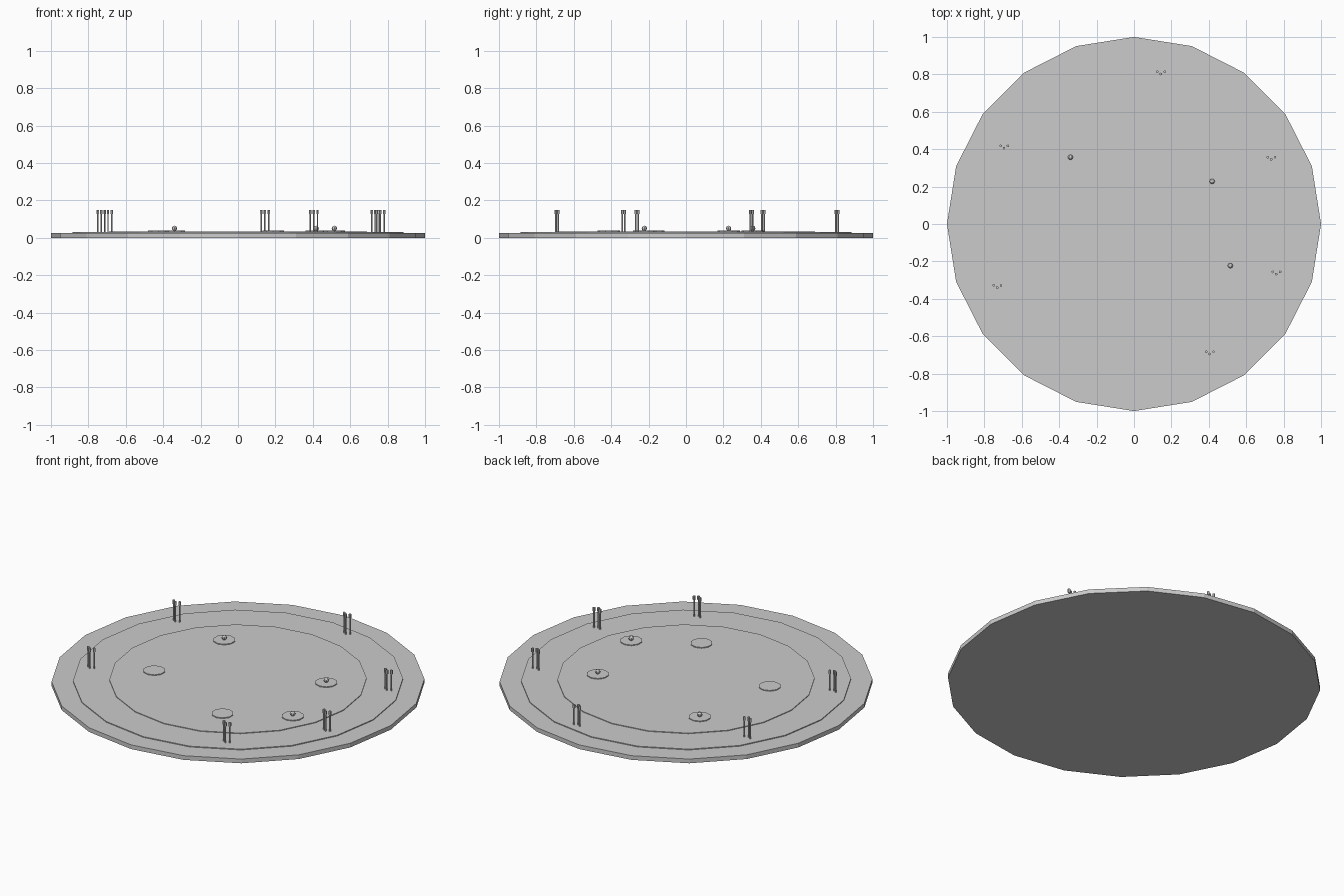
import bpy, math

if "Cube" in bpy.data.objects:
    bpy.data.objects.remove(bpy.data.objects["Cube"])


def cyl(name, x, y, z0, z1, r, sides):
    """Flat-shaded upright prism with a vertex on the +y axis."""
    bpy.ops.mesh.primitive_cylinder_add(vertices=sides, radius=r, depth=z1 - z0,
                                        location=(x, y, (z0 + z1) / 2))
    bpy.context.object.name = name


# Stacked pond layers: bank, shallow water, inner water
cyl("pond_bank", 0, 0, 0, 0.025, 1.0, 20)
cyl("pond_water", 0, 0, 0.02, 0.03, 0.885, 20)
cyl("pond_inner_water", 0, 0, 0.025, 0.034, 0.69, 20)

# Lily pads, three of them with a flower bud
pads = [(-0.34, 0.357, True), (0.418, 0.228, True), (0.515, -0.223, True),
        (-0.425, -0.176, False), (0.188, -0.413, False)]
for x, y, flower in pads:
    cyl("lily_pad", x, y, 0.03, 0.039, 0.06, 10)
    if flower:
        bpy.ops.mesh.primitive_uv_sphere_add(segments=8, ring_count=6, radius=0.014,
                                             location=(x, y, 0.051))
        bpy.context.object.name = "lily_flower"

# Clumps of three cattails around the edge
clumps = [(0.143, 0.802), (-0.695, 0.406), (0.733, 0.345),
          (0.76, -0.268), (-0.732, -0.34), (0.404, -0.695)]
for cx, cy in clumps:
    for dx, dy in [(-0.018, 0.012), (0, 0), (0.021, 0.012)]:
        cyl("cattail_stem", cx + dx, cy + dy, 0.02, 0.14, 0.0045, 6)
        cyl("cattail_head", cx + dx, cy + dy, 0.128, 0.15, 0.0075, 6)
